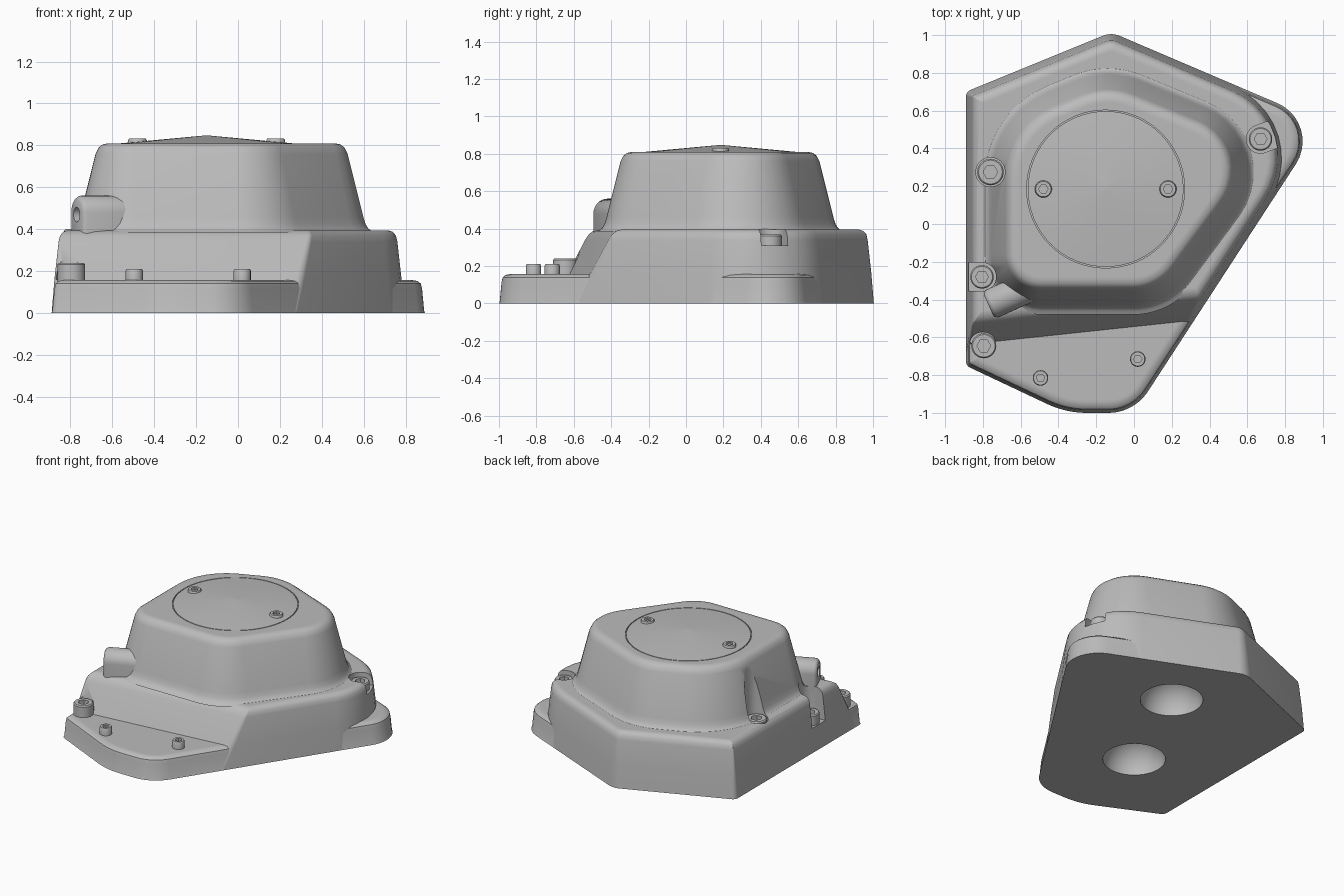
import bpy, bmesh, math
from mathutils import Vector

if "Cube" in bpy.data.objects:
    bpy.data.objects.remove(bpy.data.objects["Cube"])

grey = bpy.data.materials.new("cast grey")
grey.use_nodes = True
grey.diffuse_color = (0.5, 0.5, 0.5, 1)
bsdf = next(n for n in grey.node_tree.nodes if n.type == 'BSDF_PRINCIPLED')
bsdf.inputs["Base Color"].default_value = (0.5, 0.5, 0.5, 1)
bsdf.inputs["Roughness"].default_value = 0.6


def skin(name, rings):
    """Closed solid through a stack of equal-length point rings."""
    bm = bmesh.new()
    loops = [[bm.verts.new(p) for p in ring] for ring in rings]
    for low, high in zip(loops, loops[1:]):
        for i in range(len(low)):
            j = (i + 1) % len(low)
            bm.faces.new((low[i], low[j], high[j], high[i]))
    bm.faces.new(loops[0][::-1])
    bm.faces.new(loops[-1])
    bmesh.ops.recalc_face_normals(bm, faces=bm.faces)
    mesh = bpy.data.meshes.new(name)
    bm.to_mesh(mesh)
    bm.free()
    mesh.materials.append(grey)
    obj = bpy.data.objects.new(name, mesh)
    bpy.context.collection.objects.link(obj)
    return obj


def rounded(corners, z, grow, steps=10):
    """Rounded polygon; a corner is x, y, radius, extra draft of the next edge."""
    n = len(corners)
    pts = [Vector(c[:2]) for c in corners]
    normals, dists = [], []
    for i in range(n):
        d = (pts[(i + 1) % n] - pts[i]).normalized()
        normal = Vector((d.y, -d.x))
        normals.append(normal)
        dists.append(normal.dot(pts[i]) + grow - corners[i][3] * z)
    ring = []
    for i in range(n):
        a, b, ca, cb = normals[i - 1], normals[i], dists[i - 1], dists[i]
        det = a.x * b.y - a.y * b.x
        tip = Vector((ca * b.y - cb * a.y, a.x * cb - b.x * ca)) / det
        r = max(corners[i][2] + grow, 0.004)
        centre = tip - (a + b) * (r / (1 + a.dot(b)))
        for k in range(steps + 1):
            p = centre + a.slerp(b, k / steps) * r
            ring.append((p.x, p.y, z))
    return ring


def loft(name, corners, levels):
    return skin(name, [rounded(corners, z, grow) for z, grow in levels])


def lathe(name, x, y, profile, count=48):
    angles = [math.tau * i / count for i in range(count)]
    return skin(name, [[(x + r * math.cos(a), y + r * math.sin(a), z) for a in angles]
                       for r, z in profile])


def smooth(obj):
    bpy.ops.object.select_all(action='DESELECT')
    obj.select_set(True)
    bpy.context.view_layer.objects.active = obj
    bpy.ops.object.shade_smooth_by_angle(angle=math.radians(35))


def cut(cutter, *bodies):
    cutter.hide_render = True
    for body in bodies:
        mod = body.modifiers.new("cut", 'BOOLEAN')
        mod.operation = 'DIFFERENCE'
        mod.solver = 'EXACT'
        mod.object = cutter
        bpy.context.view_layer.objects.active = body
        bpy.ops.object.modifier_apply(modifier=mod.name)
    bpy.data.objects.remove(cutter)


# Base flange, just inside the middle step where their walls are shared
base = loft("base_flange", [
    (-.89, -.75, .04, 0), (-.36, -1.0, .5, 0), (0, -1.0, .25, 0),
    (1.0, .537, .22, 0), (-.12, 1.015, .12, 0), (-.89, .70, .04, 0)],
    [(0, 0), (.01, -.004), (.115, -.014), (.14, -.02), (.153, -.035),
     (.157, -.06), (.157, -.07)])

# Middle step with a strongly sloped front
middle = loft("middle_step", [
    (-.89, -.715, .04, .4), (.265, -.592, .07, 0),
    (1.0, .537, .42, 0), (-.12, 1.015, .12, 0), (-.89, .70, .04, 0)],
    [(.003, -.001), (.16, -.014), (.34, -.034), (.37, -.041),
     (.388, -.057), (.395, -.08), (.395, -.09)])

# Tall upper housing, flared at the foot
dome = loft("upper_housing", [
    (-.66, -.33, .17, 0), (.12, -.33, .25, 0), (.658, .395, .27, 0),
    (-.14, .722, .35, 0), (-.66, .507, .40, 0)],
    [(.385, .15), (.395, .13), (.405, .118), (.425, .106), (.46, .095), (.76, .02),
     (.79, .005), (.805, -.015), (.81, -.04), (.81, -.05)])

# Domed hollows in the underside
for x, y in ((.045, .44), (-.27, -.32)):
    bowl = [(.207, -.05)] + [(.207 * math.cos(t * .12), .207 * math.sin(t * .12))
                             for t in range(13)]
    cut(lathe("hollow_cutter", x, y, bowl), base, middle)


def pocket(x, y, floor, r, reach, angle):
    """Clearance slot around a bolt, opening outwards along the angle."""
    c, s = math.cos(angle), math.sin(angle)
    box = [(-r, -r, r * .98), (reach, -r, .01), (reach, r, .01), (-r, r, r * .98)]
    if reach == r:
        box = [(u, v, r * .98) for u, v, _ in box]
    corners = [(x + u * c - v * s, y + u * s + v * c, q, 0) for u, v, q in box]
    cut(loft("pocket_cutter", corners, [(floor, 0), (.9, 0)]), middle, dome)


def bolt(name, x, y, r, low, top):
    """Cap bolt with a hexagonal socket."""
    def ring(radius, z, hexagon=False):
        out = []
        for i in range(36):
            a = math.tau * i / 36
            q = radius
            if hexagon:
                q *= math.cos(math.pi / 6) / math.cos(a % (math.pi / 3) - math.pi / 6)
            out.append((x + q * math.cos(a), y + q * math.sin(a), z))
        return out
    smooth(skin(name, [ring(r, low), ring(r, top - .008), ring(r * .9, top),
                       ring(r * .55, top, True), ring(r * .55, top - .6 * r, True)]))


# Bolt pockets, then the bolts
pocket(-.805, -.28, .17, .075, .15, math.pi)
pocket(-.80, -.645, .16, .072, .072, 0)
pocket(-.76, .275, .345, .077, .077, 0)
pocket(.67, .45, .31, .075, .2, .35)
for name, x, y, r, low, top in (
        ("left_rear_bolt", -.76, .275, .070, .33, .40),
        ("left_middle_bolt", -.805, -.28, .062, .16, .245),
        ("left_front_bolt", -.795, -.645, .066, .15, .24),
        ("right_bolt", .67, .45, .062, .30, .37),
        ("small_bolt_a", -.495, -.815, .041, .15, .21),
        ("small_bolt_b", .02, -.715, .041, .15, .21),
        ("cap_screw_a", -.48, .185, .045, .80, .832),
        ("cap_screw_b", .18, .185, .045, .80, .832)):
    bolt(name, x, y, r, low, top)

# Shallow conical cap set in a fine groove on top
cut(lathe("groove_cutter", -.15, .185, [(.418, .80), (.418, .9)], 64), dome)
smooth(lathe("round_cap", -.15, .185,
             [(.412, .79), (.412, .81), (.002, .848)], 64))

# Horseshoe-shaped side port with a bore
axis = Vector((.91, .41, 0)).normalized()
side = Vector((-axis.y, axis.x, 0))
mouth = Vector((-.77, -.43, 0))


def port_ring(depth, r):
    arc = [(r * math.cos(math.pi * i / 16), .48 + r * math.sin(math.pi * i / 16))
           for i in range(17)]
    return [mouth + axis * depth + side * u + Vector((0, 0, z))
            for u, z in [(-r, .36), (r, .36)] + arc]


def bore_ring(depth, r):
    return [mouth + axis * depth + side * (r * math.cos(math.tau * i / 24))
            + Vector((0, 0, .47 + r * math.sin(math.tau * i / 24))) for i in range(24)]


port = skin("side_port", [port_ring(0, .062), port_ring(.006, .071),
                          port_ring(.02, .08), port_ring(.28, .08)])
cut(skin("bore_cutter", [bore_ring(-.05, .035), bore_ring(.1, .035)]), port)

for body in (base, middle, dome, port):
    smooth(body)
